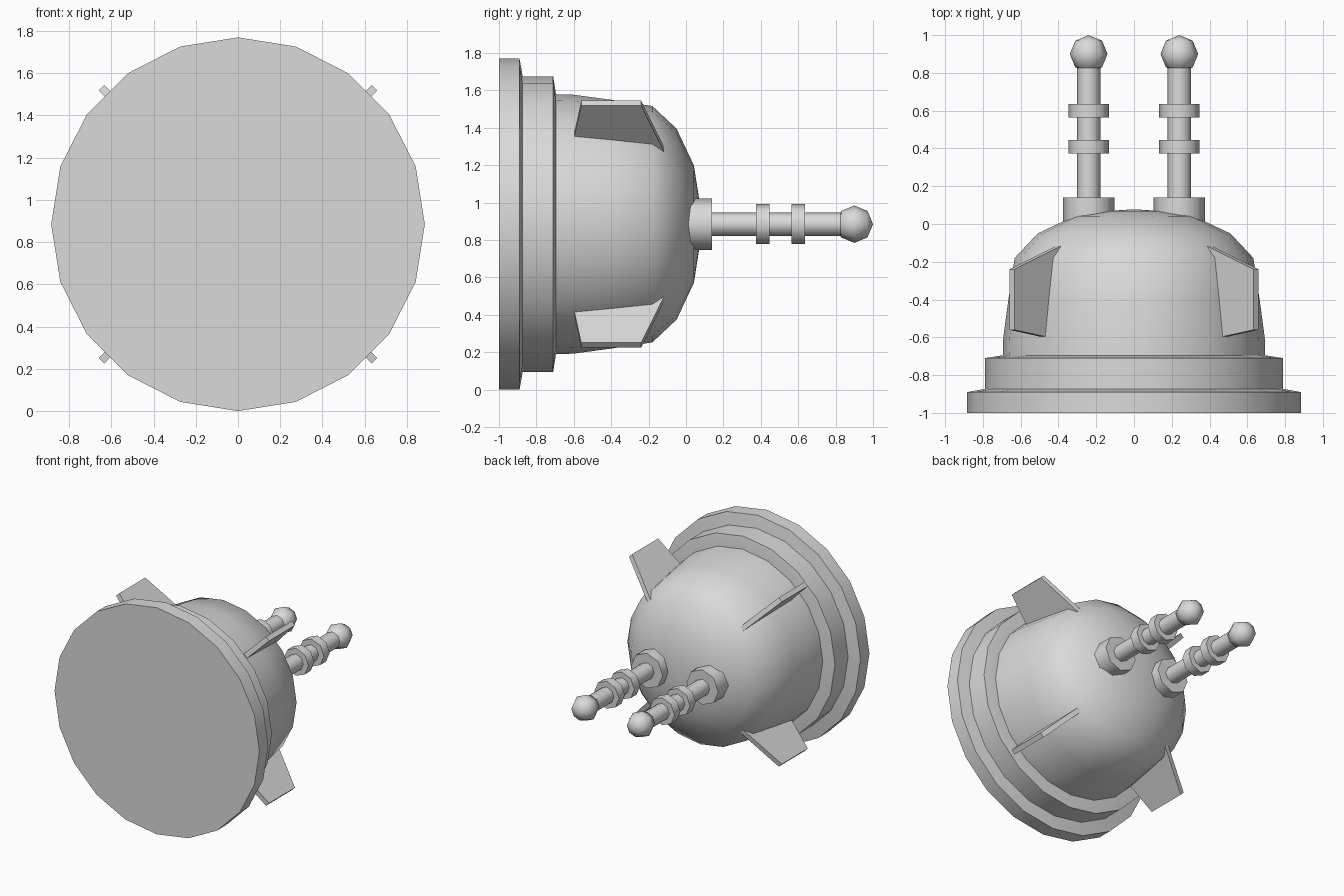
import bpy, bmesh, math
from mathutils import Vector

if "Cube" in bpy.data.objects:
    bpy.data.objects.remove(bpy.data.objects["Cube"])

ZC = 0.885  # height of the main axis

grey = bpy.data.materials.new("plain grey")
grey.diffuse_color = (0.7, 0.7, 0.7, 1)
grey.use_nodes = True
grey.node_tree.nodes["Principled BSDF"].inputs["Base Color"].default_value = grey.diffuse_color


def finish(name, bm, smooth=None):
    bmesh.ops.recalc_face_normals(bm, faces=bm.faces[:])
    me = bpy.data.meshes.new(name)
    bm.to_mesh(me)
    bm.free()
    me.materials.append(grey)
    ob = bpy.data.objects.new(name, me)
    bpy.context.collection.objects.link(ob)
    if smooth:
        bpy.ops.object.select_all(action='DESELECT')
        ob.select_set(True)
        bpy.context.view_layer.objects.active = ob
        bpy.ops.object.shade_smooth_by_angle(angle=math.radians(smooth))
    return ob


def lathe(name, profile, sides, x=0.0, smooth=40):
    """Turn (radius, y) points around a line parallel to y."""
    bm = bmesh.new()
    rings = []
    for r, y in profile:
        if r == 0:
            rings.append([bm.verts.new((x, y, ZC))])
        else:
            angles = [2 * math.pi * i / sides for i in range(sides)]
            rings.append([bm.verts.new((x + r * math.sin(a), y, ZC + r * math.cos(a))) for a in angles])
    for a, b in zip(rings, rings[1:]):
        for i in range(sides):
            j = (i + 1) % sides
            if len(a) == 1:
                bm.faces.new((a[0], b[i], b[j]))
            elif len(b) == 1:
                bm.faces.new((a[i], a[j], b[0]))
            else:
                bm.faces.new((a[i], a[j], b[j], b[i]))
    for ring in (rings[0], rings[-1]):
        if len(ring) > 1:
            bm.faces.new(ring)
    return finish(name, bm, smooth)


# Stepped round base
lathe("base_plate", [(0.885, -1), (0.885, -0.89), (0.79, -0.873),
                     (0.79, -0.71), (0.70, -0.696)], 20)

# Rounded dome
lathe("dome", [(0.695, -0.70), (0.692, -0.60), (0.665, -0.40), (0.632, -0.18),
               (0.51, -0.05), (0.315, 0.042), (0.15, 0.068), (0, 0.078)], 20)

# Pair of prongs with collar, rod, rings and ball tip
for side, x in (("left", -0.24), ("right", 0.24)):
    lathe(side + "_collar", [(0.137, 0.0), (0.137, 0.14)], 8, x, 50)
    lathe(side + "_rod", [(0.063, 0.0), (0.063, 0.86)], 8, x, 50)
    for n, y in enumerate((0.41, 0.60)):
        lathe(f"{side}_ring_{n + 1}", [(0.107, y - 0.036), (0.107, y + 0.036)], 8, x, 50)
    ball = [(0.1 * math.sin(math.pi * k / 4) if 0 < k < 4 else 0,
             0.9 - 0.1 * math.cos(math.pi * k / 4)) for k in range(5)]
    lathe(side + "_ball_tip", ball, 8, x, 60)

# Four diagonal fins, as (radius, y) outlines with thickness
outline = [(0.50, -0.625), (0.915, -0.56), (0.915, -0.24), (0.50, -0.094)]
for n in range(4):
    a = math.radians(45 + 90 * n)
    out = Vector((math.cos(a), 0, math.sin(a)))
    across = Vector((-math.sin(a), 0, math.cos(a))) * 0.019
    bm = bmesh.new()
    plates = [[bm.verts.new(Vector((0, y, ZC)) + out * r + across * s) for r, y in outline]
              for s in (-1, 1)]
    for p in plates:
        bm.faces.new(p)
    for i in range(4):
        j = (i + 1) % 4
        bm.faces.new((plates[0][i], plates[0][j], plates[1][j], plates[1][i]))
    finish(f"fin_{n + 1}", bm)
